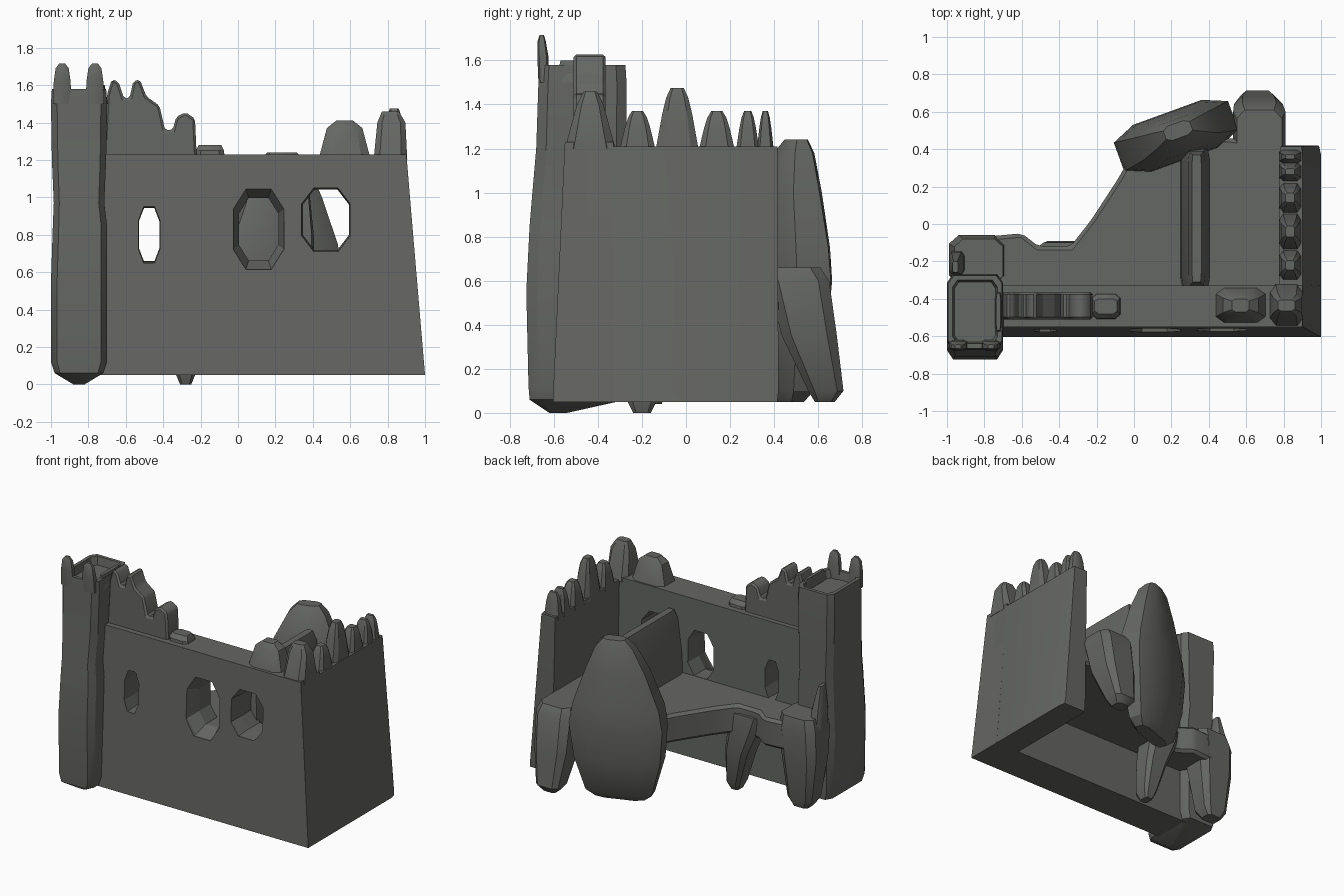
import bpy, bmesh, math
from mathutils import Vector, Matrix

stone = bpy.data.materials.new("grey stone")
stone.diffuse_color = (0.13, 0.135, 0.125, 1)


def finish(name, bm, smooth=True):
    bmesh.ops.recalc_face_normals(bm, faces=bm.faces)
    me = bpy.data.meshes.new(name)
    bm.to_mesh(me)
    bm.free()
    me.materials.append(stone)
    ob = bpy.data.objects.new(name, me)
    bpy.context.collection.objects.link(ob)
    if smooth:
        bpy.ops.object.select_all(action='DESELECT')
        ob.select_set(True)
        bpy.context.view_layer.objects.active = ob
        bpy.ops.object.shade_smooth_by_angle(angle=math.radians(32))
    return ob


def loft(name, rings, cut=0.35, turn=0, smooth=True, matrix=None):
    """Stack of chamfered rectangles: (z, cx, cy, half x, half y)."""
    bm = bmesh.new()
    rows = []
    a = math.radians(turn)
    k = 1 - cut
    shape = [(1, k), (k, 1), (-k, 1), (-1, k), (-1, -k), (-k, -1), (k, -1), (1, -k)] if cut else \
            [(1, 1), (-1, 1), (-1, -1), (1, -1)]
    for z, cx, cy, hx, hy in rings:
        row = []
        for u, v in shape:
            p = Matrix.Rotation(a, 3, 'Z') @ Vector((u * hx, v * hy, 0))
            row.append(bm.verts.new(p + Vector((cx, cy, z))))
        rows.append(row)
    n = len(shape)
    for r, s in zip(rows, rows[1:]):
        for i in range(n):
            bm.faces.new((r[i], r[(i + 1) % n], s[(i + 1) % n], s[i]))
    bm.faces.new(rows[0])
    bm.faces.new(rows[-1])
    if matrix:
        bm.transform(matrix)
    return finish(name, bm, smooth)


def prism(name, pts, lo, hi, axis, bevel=0):
    """Outline extruded along y (outline in x,z) or z (outline in x,y)."""
    bm = bmesh.new()
    place = (lambda p, t: (p[0], t, p[1])) if axis == 'y' else (lambda p, t: (p[0], p[1], t))
    f = bm.faces.new([bm.verts.new(place(p, lo)) for p in pts])
    g = bmesh.ops.extrude_face_region(bm, geom=[f])
    vs = [v for v in g['geom'] if isinstance(v, bmesh.types.BMVert)]
    d = Vector(place((0, 0), hi - lo))
    bmesh.ops.translate(bm, verts=vs, vec=d)
    if bevel:
        bmesh.ops.recalc_face_normals(bm, faces=bm.faces)
        bmesh.ops.bevel(bm, geom=bm.edges[:], offset=bevel, segments=1, affect='EDGES')
    return finish(name, bm)


# Front wall, leaning in, with three window holes
wall = loft("front_wall", [(0.05, 0.03, -0.465, 0.97, 0.14),
                           (1.23, -0.02, -0.44, 0.92, 0.11)], cut=0, smooth=False)
to_y = Matrix(((1, 0, 0, 0), (0, 0, 1, 0), (0, 1, 0, 0), (0, 0, 0, 1)))
for x, z, w, h, shrink in ((-0.475, 0.80, 0.058, 0.15, 0.95),
                           (0.11, 0.83, 0.135, 0.215, 0.78),
                           (0.47, 0.88, 0.13, 0.17, 0.95)):
    cutter = loft("window_cutter", [(-0.7, x, z, w, h), (-0.56, x, z, w, h),
                                    (-0.46, x, z, w * shrink, h * shrink),
                                    (-0.2, x, z, w * shrink, h * shrink)],
                  cut=0.5, smooth=False, matrix=to_y)
    mod = wall.modifiers.new("window", 'BOOLEAN')
    mod.operation, mod.object, mod.solver = 'DIFFERENCE', cutter, 'EXACT'
    bpy.context.view_layer.update()
    me = bpy.data.meshes.new_from_object(wall.evaluated_get(bpy.context.evaluated_depsgraph_get()))
    wall.modifiers.clear()
    wall.data = me
    bpy.data.objects.remove(cutter)

# Right wall with leaning outer face
loft("right_wall", [(0.05, 0.90, -0.04, 0.10, 0.455), (0.1, 0.895, -0.04, 0.10, 0.46),
                    (1.21, 0.84, -0.04, 0.062, 0.455)], cut=0.1)

# Corner tower with recessed top and two horns
loft("tower", [(0.0, -0.85, -0.58, 0.03, 0.04), (0.06, -0.85, -0.49, 0.13, 0.22),
               (0.12, -0.85, -0.49, 0.15, 0.225), (0.55, -0.85, -0.495, 0.15, 0.23),
               (0.85, -0.845, -0.49, 0.145, 0.22), (0.97, -0.85, -0.485, 0.135, 0.215),
               (1.2, -0.85, -0.475, 0.145, 0.205), (1.5, -0.85, -0.47, 0.15, 0.2),
               (1.58, -0.85, -0.47, 0.145, 0.195), (1.58, -0.85, -0.47, 0.12, 0.17),
               (1.52, -0.85, -0.47, 0.11, 0.16)], cut=0.22)
for x in (-0.94, -0.765):
    loft("tower_horn", [(1.5, x, -0.645, 0.05, 0.025), (1.62, x, -0.65, 0.045, 0.025),
                        (1.69, x, -0.655, 0.035, 0.018), (1.715, x, -0.655, 0.016, 0.01)])
loft("tower_rim_stone", [(1.5, -0.72, -0.47, 0.025, 0.12), (1.6, -0.725, -0.47, 0.012, 0.1)])

# Stepped battlement beside the tower
prism("stepped_battlement", [(-0.72, 1.2), (-0.70, 1.55), (-0.675, 1.63), (-0.64, 1.62), (-0.61, 1.53),
      (-0.58, 1.53), (-0.56, 1.62), (-0.525, 1.63), (-0.49, 1.54), (-0.42, 1.49), (-0.39, 1.36),
      (-0.35, 1.36), (-0.33, 1.43), (-0.28, 1.455), (-0.23, 1.42), (-0.22, 1.2)],
      -0.51, -0.365, 'y', bevel=0.012)
loft("low_battlement", [(1.2, -0.15, -0.44, 0.08, 0.07), (1.25, -0.15, -0.44, 0.075, 0.065),
                        (1.28, -0.15, -0.44, 0.06, 0.04)])


def merlon(name, x, y, hx, hy, top, base=1.18, tip=0.3):
    h = top - base
    loft(name, [(base, x, y, hx, hy), (base + h * 0.6, x, y, hx * 0.8, hy * 0.68),
                (base + h * 0.85, x, y, hx * 0.65, hy * 0.5), (top, x, y, hx * 0.4, hy * tip)])


# Battlements on the right end of the front wall
loft("front_merlon", [(1.2, 0.57, -0.435, 0.14, 0.10), (1.37, 0.57, -0.435, 0.095, 0.06),
                      (1.41, 0.57, -0.435, 0.045, 0.035)])
loft("corner_merlon", [(1.2, 0.815, -0.435, 0.09, 0.115), (1.4, 0.82, -0.435, 0.075, 0.06),
                       (1.46, 0.815, -0.435, 0.045, 0.03)])
# Pointed battlements along the right wall
for y, hy, top in ((-0.22, 0.085, 1.37), (-0.04, 0.10, 1.475), (0.14, 0.085, 1.37),
                   (0.28, 0.055, 1.37), (0.36, 0.04, 1.37)):
    merlon("right_merlon", 0.835, y, 0.06, hy, top)

# Raised floor behind the walls
prism("floor", [(-0.95, -0.4), (-0.98, -0.14), (-0.92, -0.08), (-0.6, -0.05), (-0.51, -0.12),
      (-0.34, -0.12), (-0.23, 0.02), (-0.08, 0.25), (0.0, 0.40), (0.5, 0.46), (0.84, 0.41), (0.86, -0.4)],
      0.45, 0.66, 'z', bevel=0.02)

# Inner dividing fin
loft("inner_fin", [(0.55, 0.325, 0.03, 0.08, 0.38), (0.8, 0.33, 0.03, 0.075, 0.375),
                   (1.05, 0.335, 0.03, 0.045, 0.36), (1.12, 0.335, 0.03, 0.025, 0.34)], cut=0.15)

# Large upright slab at the back
loft("back_slab", [(0.05, 0.22, 0.45, 0.17, 0.05), (0.1, 0.22, 0.455, 0.23, 0.08),
                   (0.35, 0.22, 0.465, 0.30, 0.12), (0.6, 0.225, 0.47, 0.325, 0.135),
                   (0.75, 0.225, 0.47, 0.30, 0.13), (1.0, 0.23, 0.475, 0.21, 0.105),
                   (1.18, 0.235, 0.49, 0.13, 0.07), (1.24, 0.235, 0.50, 0.075, 0.04)],
     cut=0.4, turn=20)

# Leaning rock by the right wall
loft("right_rock", [(0.05, 0.66, 0.63, 0.05, 0.045), (0.1, 0.66, 0.635, 0.09, 0.08),
                    (0.35, 0.665, 0.56, 0.13, 0.125), (0.6, 0.67, 0.51, 0.14, 0.14),
                    (0.66, 0.67, 0.48, 0.12, 0.13)])

# Tapering supports under the floor
loft("middle_leg", [(0.0, -0.28, -0.2, 0.03, 0.04), (0.06, -0.28, -0.2, 0.055, 0.07),
                    (0.3, -0.32, -0.19, 0.09, 0.09), (0.5, -0.38, -0.19, 0.12, 0.1),
                    (0.6, -0.4, -0.2, 0.13, 0.1)])
loft("left_leg", [(0.04, -0.85, -0.16, 0.06, 0.05), (0.1, -0.85, -0.17, 0.10, 0.08),
                  (0.4, -0.85, -0.18, 0.14, 0.11), (0.62, -0.84, -0.19, 0.15, 0.13),
                  (0.71, -0.83, -0.2, 0.13, 0.12)])
loft("left_spike", [(0.5, -0.94, -0.2, 0.05, 0.07), (0.75, -0.95, -0.21, 0.04, 0.06),
                    (0.93, -0.955, -0.23, 0.015, 0.03)])
